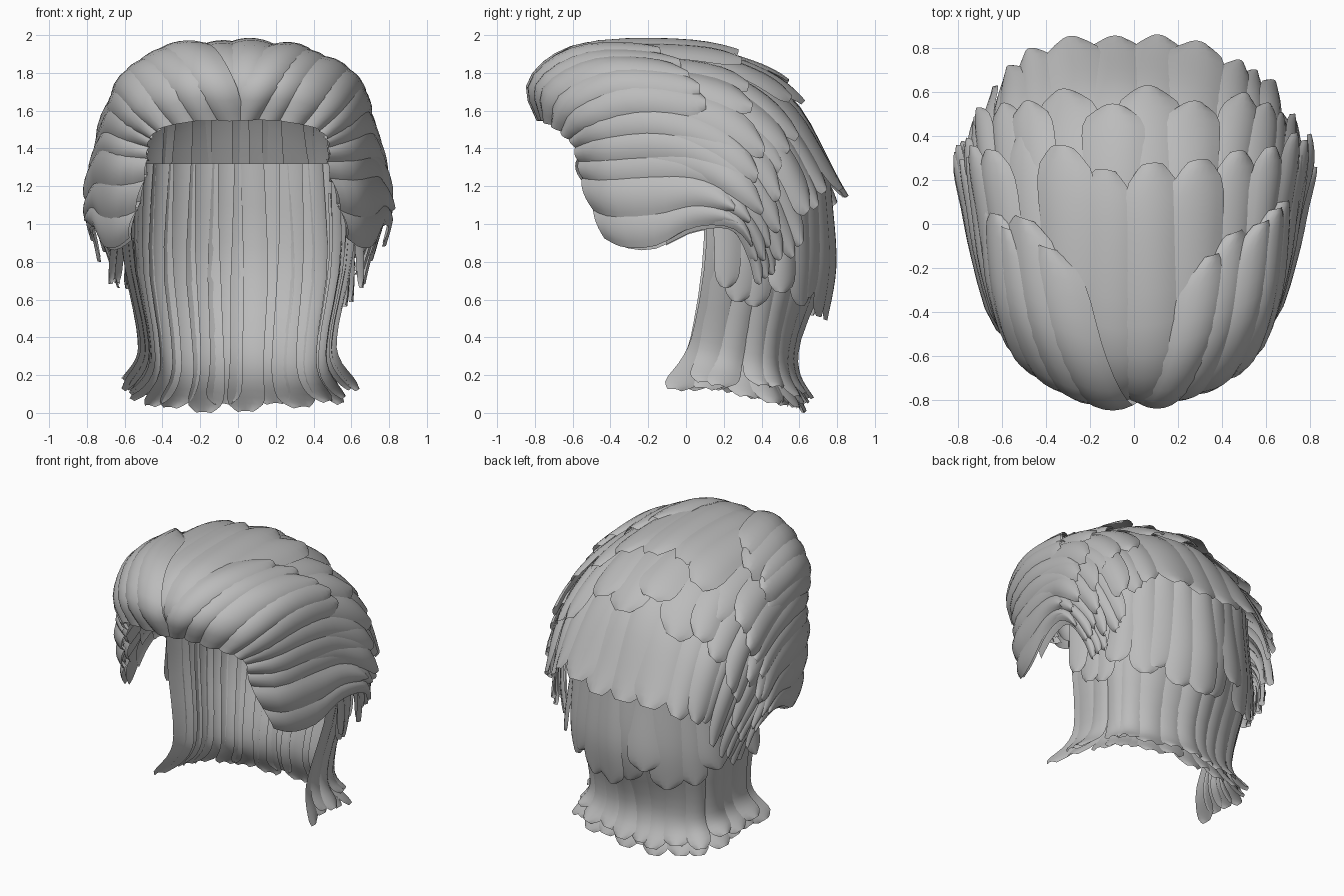
import bpy, bmesh, random
from math import sqrt
from mathutils import Vector

random.seed(4)
cube = bpy.data.objects.get("Cube")
if cube:
    bpy.data.objects.remove(cube)

hair = bpy.data.materials.new("hair_grey")
hair.use_nodes = True
hair.diffuse_color = (0.5, 0.5, 0.5, 1)
hair.node_tree.nodes["Principled BSDF"].inputs["Base Color"].default_value = (0.5, 0.5, 0.5, 1)

# Flow lines of the swept cap, hairline to tip, from the centre out to the temple
CAP = [
    [(0, -.74, 1.56), (0, -.8, 1.74), (0, -.6, 1.92), (0, -.15, 1.945), (0, .25, 1.87), (0, .57, 1.65), (0, .81, 1.17)],
    [(.22, -.72, 1.55), (.27, -.74, 1.73), (.33, -.5, 1.88), (.34, -.1, 1.88), (.36, .28, 1.78), (.38, .55, 1.54), (.4, .77, 1.14)],
    [(.4, -.65, 1.5), (.5, -.59, 1.63), (.57, -.35, 1.74), (.59, 0, 1.72), (.61, .28, 1.6), (.61, .51, 1.37), (.57, .66, 1)],
    [(.46, -.58, 1.42), (.59, -.46, 1.47), (.67, -.2, 1.51), (.7, .05, 1.47), (.72, .3, 1.35), (.69, .45, 1.13), (.61, .55, .85)],
    [(.47, -.54, 1.26), (.61, -.42, 1.24), (.69, -.15, 1.25), (.73, .08, 1.23), (.76, .28, 1.12), (.7, .4, .95), (.61, .46, .75)],
    [(.56, -.44, .96), (.63, -.34, .93), (.7, -.15, .94), (.74, .05, 1.02), (.76, .25, 1), (.69, .34, .84), (.61, .37, .65)],
]
# Flow lines of the nape, top to tip, from the back centre round to the side
NAPE = [
    [(0, .73, 1.32), (0, .73, .8), (0, .58, .4), (0, .56, .2), (0, .64, .02)],
    [(.44, .55, 1.32), (.46, .53, .8), (.41, .45, .4), (.41, .44, .2), (.51, .5, .05)],
    [(.62, .15, 1.32), (.6, .16, .85), (.52, .1, .45), (.52, .05, .28), (.63, -.04, .13)],
]


def mirrored(lines):
    lines = [[Vector(p) for p in line] for line in lines]
    left = [[Vector((-p.x, p.y, p.z)) for p in line] for line in lines[:0:-1]]
    return left + lines


def spline(pts, u):
    """Catmull-Rom through the points, extended a little past both ends."""
    i = max(0, min(len(pts) - 2, int(u)))
    f = u - i
    b, c = pts[i], pts[i + 1]
    a = pts[i - 1] if i else 2 * b - c
    d = pts[i + 2] if i + 2 < len(pts) else 2 * c - b
    return b + f * .5 * ((c - a) + f * ((2 * a - 5 * b + 4 * c - d) + f * (3 * (b - c) + d - a)))


def on_sheet(lines, s, t):
    mid = len(lines) // 2
    return spline([spline(line, t) for line in lines], s + mid)


def lifted(lines, s, t, height):
    e = .04
    ds = on_sheet(lines, s + e, t) - on_sheet(lines, s - e, t)
    dt = on_sheet(lines, s, t + e) - on_sheet(lines, s, t - e)
    return on_sheet(lines, s, t) + ds.cross(dt).normalized() * height


def add_lock(bm, lines, s0, s1, t0, t1, half, low, lift, bulge, rows=14, cols=6):
    """One blunt lock of hair lying on the sheet, raised towards its tip."""
    grid = []
    bend = random.uniform(-.1, .1)
    for i in range(rows + 1):
        q = 1 - (1 - i / rows) ** 1.5
        width = half * min(1, .82 + .6 * q)
        if q > .82:
            width *= max(.35, sqrt(max(0, 1 - ((q - .82) / .18) ** 3)))
        s = s0 + (s1 - s0) * q + bend * q * q
        ring = []
        for j in range(cols + 1):
            w = 2 * j / cols - 1
            height = low + lift * q * q + bulge * (1 - w * w)
            ring.append(bm.verts.new(lifted(lines, s + w * width, t0 + (t1 - t0) * q, height)))
        grid.append(ring)
    for a, b in zip(grid, grid[1:]):
        for j in range(cols):
            bm.faces.new((a[j], a[j + 1], b[j + 1], b[j]))


def lock_row(name, lines, inner, outer, count, start, end, half, low, lift, bulge, fan=0, side_end=0):
    """Locks spread evenly on both sides, from the inner to the outer flow line."""
    bm = bmesh.new()
    for k in range(count):
        side = k / (count - 1)
        for sign in (1, -1):
            s = sign * (inner + (outer - inner) * side)
            tip = end + side_end * side + random.uniform(-.2, .15)
            add_lock(bm, lines, s, s + sign * fan * (1 - side), start, tip,
                     half * random.uniform(.9, 1.12), low + random.uniform(-.01, .01),
                     lift * random.uniform(.6, 1.3), bulge)
    mesh = bpy.data.meshes.new(name)
    bm.to_mesh(mesh)
    bm.free()
    mesh.materials.append(hair)
    for face in mesh.polygons:
        face.use_smooth = True
    obj = bpy.data.objects.new(name, mesh)
    bpy.context.collection.objects.link(obj)


cap, nape = mirrored(CAP), mirrored(NAPE)

# Front roll, fanning out from the middle of the hairline, and the temple sweeps
lock_row("front_roll_locks", cap, .2, 2.4, 5, 0, 3, .42, .012, .015, .035, fan=.9, side_end=.3)
lock_row("temple_locks", cap, 2.85, 4.85, 5, 0, 4.1, .36, .012, .02, .025)
# Shingled rows of the cap
lock_row("crown_locks", cap, .27, 4.8, 9, .15, 4.1, .38, -.015, .055, .022, side_end=.5)
lock_row("upper_back_locks", cap, .25, 4.9, 10, 2.2, 4.95, .36, -.025, .06, .022, side_end=.4)
lock_row("back_locks", cap, .24, 4.9, 11, 3.3, 5.95, .35, -.03, .05, .02)
# Layers hanging over the neck
lock_row("middle_back_locks", nape, .13, 1.9, 8, 0, 1.45, .19, .01, .07, .018)
lock_row("outer_nape_locks", nape, .12, 1.85, 7, .3, 3.75, .19, .005, .03, .018)
lock_row("inner_nape_locks", nape, .13, 1.95, 8, 0, 3.95, .2, -.01, 0, .015)
